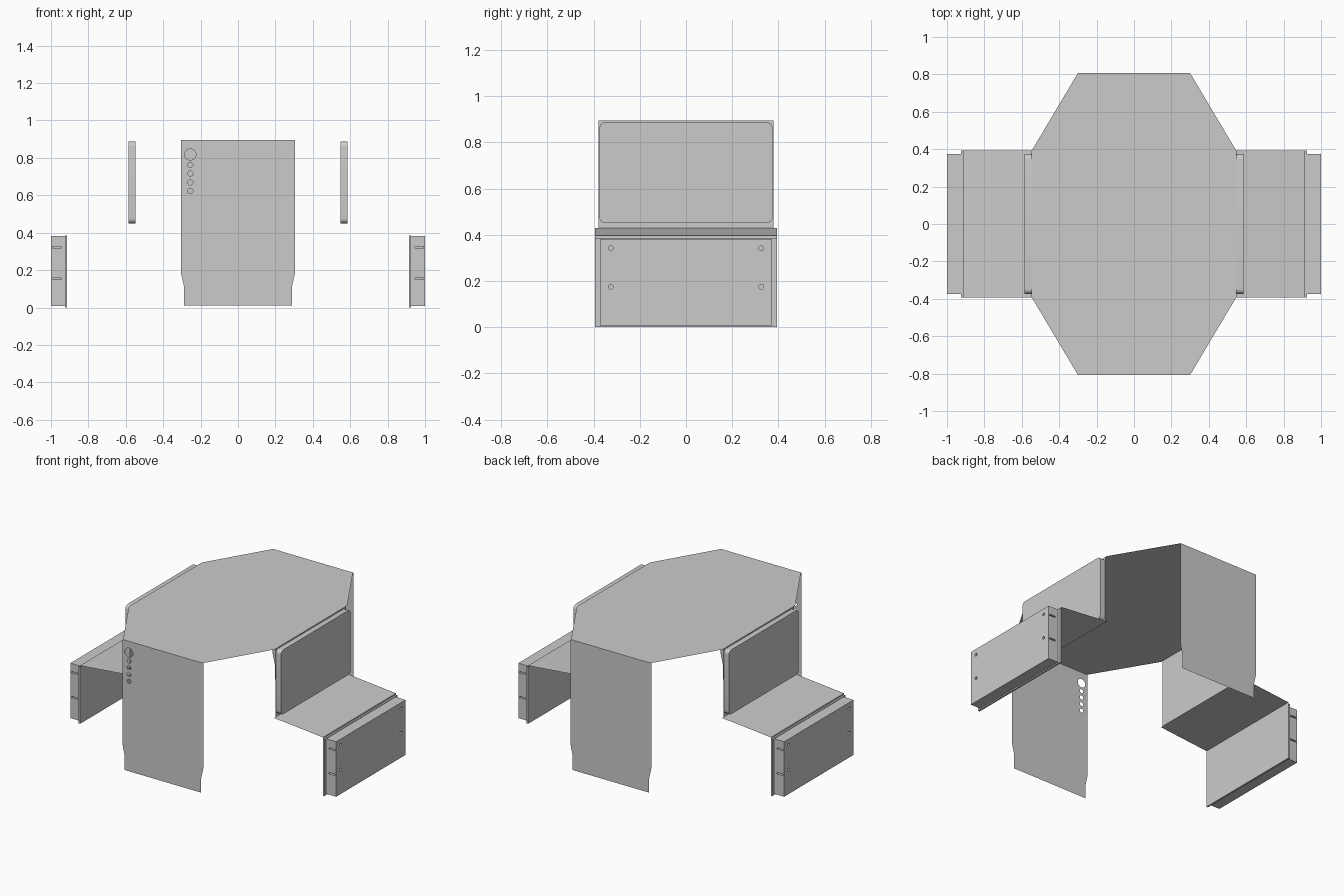
import bpy, bmesh, math
from mathutils import Vector

if "Cube" in bpy.data.objects:
    bpy.data.objects.remove(bpy.data.objects["Cube"])


def finish(name, bm, mirror=False):
    me = bpy.data.meshes.new(name)
    bm.to_mesh(me)
    bm.free()
    ob = bpy.data.objects.new(name, me)
    bpy.context.collection.objects.link(ob)
    if mirror:
        ob.modifiers.new("mirror", "MIRROR")   # mirrors across x = 0
    return ob


def sheet(name, loops, normal, mirror=False):
    """Thin flat sheet: first loop is the outline, the others are holes."""
    bm = bmesh.new()
    edges = []
    for loop in loops:
        vs = [bm.verts.new(p) for p in loop]
        edges += [bm.edges.new((vs[i - 1], vs[i])) for i in range(len(vs))]
    bmesh.ops.triangle_fill(bm, edges=edges, use_beauty=True, normal=normal)
    bmesh.ops.dissolve_limit(bm, angle_limit=0.01, verts=bm.verts, edges=bm.edges)
    return finish(name, bm, mirror)


def box(name, lo, hi, round_x=0, mirror=False):
    """Box from corner to corner; round_x rounds the edges running along x."""
    bm = bmesh.new()
    lo, hi = Vector(lo), Vector(hi)
    bmesh.ops.create_cube(bm, size=1)
    bmesh.ops.scale(bm, vec=hi - lo, verts=bm.verts)
    bmesh.ops.translate(bm, vec=(lo + hi) / 2, verts=bm.verts)
    if round_x:
        along = [e for e in bm.edges
                 if abs(e.verts[0].co.x - e.verts[1].co.x) > 1e-4]
        bmesh.ops.bevel(bm, geom=along, offset=round_x, segments=6,
                        profile=0.5, affect="EDGES")
    return finish(name, bm, mirror)


def smooth(ob):
    bpy.ops.object.select_all(action="DESELECT")
    ob.select_set(True)
    bpy.context.view_layer.objects.active = ob
    bpy.ops.object.shade_smooth_by_angle(angle=math.radians(30))


def circle(x, y, z, r, n=24):
    return [(x + r * math.cos(2 * math.pi * i / n), y,
             z + r * math.sin(2 * math.pi * i / n)) for i in range(n)]


TOP, PY = 0.895, 0.807

# eight-sided table top
quarter = [(0.3, PY), (0.547, 0.392)]
outline = (quarter + [(x, -y) for x, y in quarter[::-1]]
           + [(-x, -y) for x, y in quarter] + [(-x, y) for x, y in quarter[::-1]])
sheet("table_top", [[(x, y, TOP) for x, y in outline]], (0, 0, 1))

# end panels, the front one with one large and four small holes
half = [(0.304, TOP), (0.304, 0.18), (0.288, 0.11), (0.288, 0.011)]
shape = half + [(-x, z) for x, z in half[::-1]]
holes = [circle(-0.255, -PY, 0.818, 0.03)]
holes += [circle(-0.255, -PY, z, 0.014, 16) for z in (0.762, 0.716, 0.669, 0.623)]
sheet("front_panel", [[(x, -PY, z) for x, z in shape]] + holes, (0, -1, 0))
sheet("back_panel", [[(x, PY, z) for x, z in shape]], (0, 1, 0))

# side sheets below the table edge
sheet("side_panels", [[(0.547, -0.379, 0.43), (0.547, 0.379, 0.43),
                       (0.547, 0.379, TOP), (0.547, -0.379, TOP)]],
      (1, 0, 0), mirror=True)

# rounded pads on the side sheets
smooth(box("side_pads", (0.548, -0.374, 0.45), (0.585, 0.374, 0.887),
           round_x=0.026, mirror=True))

# sloping shelves
sheet("shelves", [[(0.547, -0.393, 0.43), (0.913, -0.393, 0.396),
                   (0.913, 0.393, 0.396), (0.547, 0.393, 0.43)]],
      (0, 0, 1), mirror=True)

# plates hanging from the shelf edges
box("lower_plates", (0.913, -0.393, 0), (0.925, 0.393, 0.386), mirror=True)
sheet("plate_edges", [[(0.913, -0.393, 0.386), (0.913, 0.393, 0.386),
                       (0.913, 0.393, 0.396), (0.913, -0.393, 0.396)]],
      (1, 0, 0), mirror=True)

# outer blocks with screw holes in the face and slots in the ends
block = box("outer_blocks", (0.925, -0.373, 0.008), (1.0, 0.373, 0.382))
cutters = []
for s in (-1, 1):
    for z in (0.342, 0.175):
        bpy.ops.mesh.primitive_cylinder_add(
            vertices=16, radius=0.01, depth=0.04,
            location=(1.0, s * 0.325, z), rotation=(0, math.pi / 2, 0))
        cutters.append(bpy.context.object)
    for z in (0.322, 0.154):
        cutters.append(box("slot_cutter", (0.945, s * 0.373 - 0.02, z - 0.005),
                           (0.993, s * 0.373 + 0.02, z + 0.005)))
for c in cutters:
    c.hide_render = True
    m = block.modifiers.new("cut", "BOOLEAN")
    m.operation, m.solver, m.object = "DIFFERENCE", "EXACT", c
bpy.context.view_layer.update()
cut = block.evaluated_get(bpy.context.evaluated_depsgraph_get())
block_mesh = bpy.data.meshes.new_from_object(cut)
block.modifiers.clear()
block.data = block_mesh
for c in cutters:
    bpy.data.objects.remove(c)
block.modifiers.new("mirror", "MIRROR")
